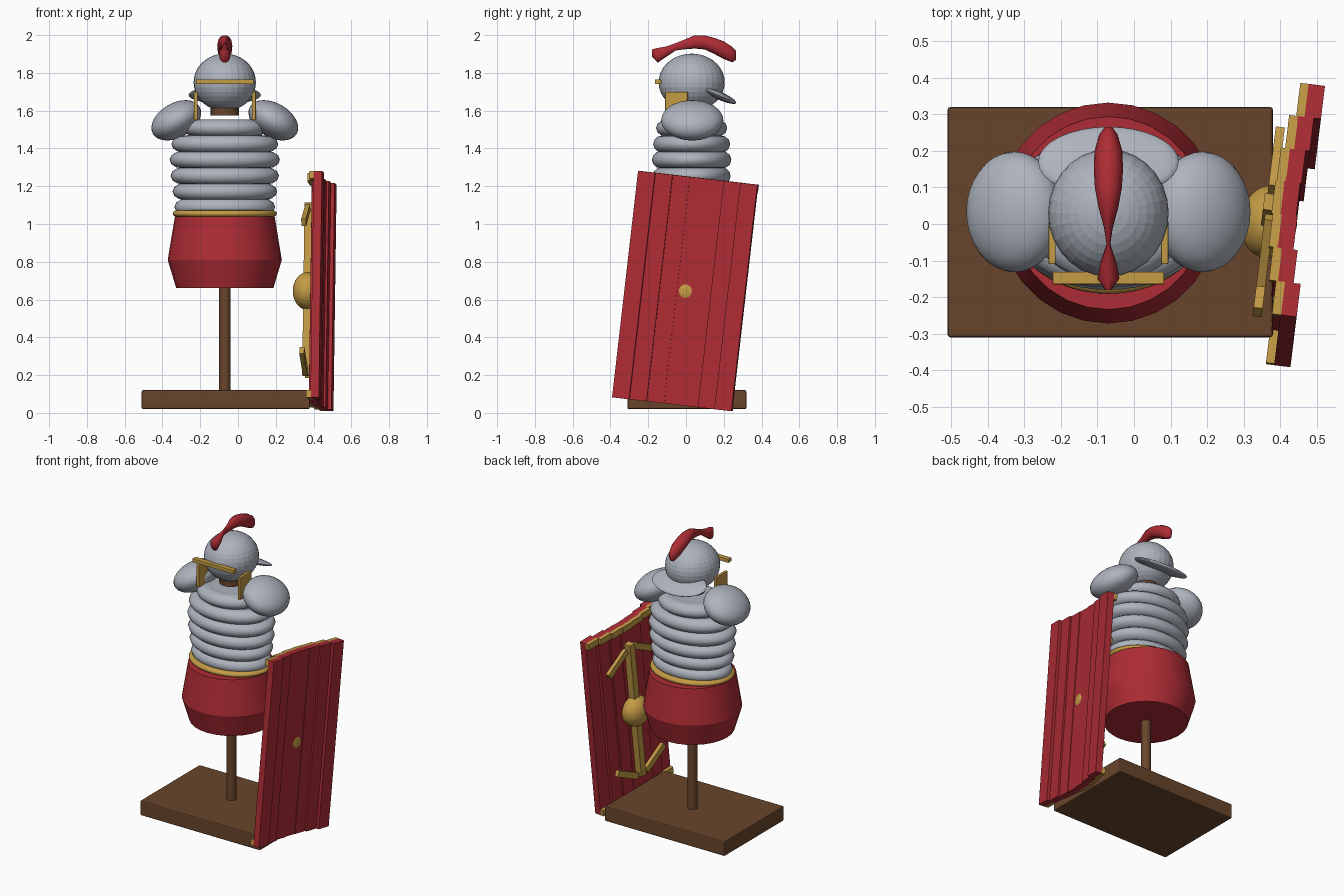
import bpy, bmesh
from math import sin, cos, pi, radians
from mathutils import Matrix, Vector, Euler

if "Cube" in bpy.data.objects:
    bpy.data.objects.remove(bpy.data.objects["Cube"])


def material(name, rgb):
    m = bpy.data.materials.new(name)
    m.diffuse_color = (*rgb, 1)
    m.use_nodes = True
    m.node_tree.nodes["Principled BSDF"].inputs["Base Color"].default_value = m.diffuse_color
    return m


RED = material("red", (0.42, 0.025, 0.035))
GOLD = material("brass", (0.55, 0.33, 0.06))
WOOD = material("wood", (0.14, 0.06, 0.025))
STEEL = material("steel", (0.42, 0.45, 0.51))
CX, CY = -0.07, 0.03


def finish(bm, name, mat, smooth=None, matrix=None):
    bmesh.ops.recalc_face_normals(bm, faces=bm.faces)
    me = bpy.data.meshes.new(name)
    bm.to_mesh(me)
    bm.free()
    ob = bpy.data.objects.new(name, me)
    bpy.context.collection.objects.link(ob)
    me.materials.append(mat)
    if matrix is not None:
        ob.matrix_world = matrix
    if smooth:
        bpy.ops.object.select_all(action='DESELECT')
        bpy.context.view_layer.objects.active = ob
        ob.select_set(True)
        bpy.ops.object.shade_smooth_by_angle(angle=radians(smooth))
    return ob


def frame(loc, rot=(0, 0, 0), scale=(1, 1, 1)):
    return Matrix.LocRotScale(Vector(loc), Euler(rot), Vector(scale))


def box(name, mat, loc, size, rot=(0, 0, 0), parent=Matrix(), bevel=0):
    bm = bmesh.new()
    bmesh.ops.create_cube(bm, size=1, matrix=Matrix.Diagonal((*size, 1)))
    if bevel:
        bmesh.ops.bevel(bm, geom=bm.edges[:], offset=bevel, segments=2,
                        profile=0.5, affect='EDGES')
    return finish(bm, name, mat, None, parent @ frame(loc, rot))


def ellipsoid(name, mat, loc, radii, rot=(0, 0, 0), seg=32, rings=16,
              smooth=60, parent=Matrix()):
    bm = bmesh.new()
    bmesh.ops.create_uvsphere(bm, u_segments=seg, v_segments=rings, radius=1,
                              matrix=Matrix.Diagonal((*radii, 1)))
    return finish(bm, name, mat, smooth, parent @ frame(loc, rot))


def loft(name, mat, loops, closed=False, smooth=35):
    """Skin a list of point loops; cap the ends unless closed."""
    bm = bmesh.new()
    rows = [[bm.verts.new(p) for p in loop] for loop in loops]
    n = len(rows[0])
    pairs = list(zip(rows, rows[1:])) + ([(rows[-1], rows[0])] if closed else [])
    for a, b in pairs:
        for i in range(n):
            j = (i + 1) % n
            bm.faces.new((a[i], a[j], b[j], b[i]))
    if not closed:
        bm.faces.new(rows[0])
        bm.faces.new(rows[-1])
    return finish(bm, name, mat, smooth)


def lathe(name, mat, profile, ratio=1, seg=32, closed=False, smooth=25):
    """Turn (radius, z) points around the body axis."""
    loops = [[(CX + r * cos(2 * pi * i / seg), CY + ratio * r * sin(2 * pi * i / seg), z)
              for i in range(seg)] for r, z in profile]
    return loft(name, mat, loops, closed, smooth)


def band(name, mat, radius, z, width, height, ratio):
    """Flattened torus band with oval section."""
    prof = [(radius - width + width * cos(2 * pi * k / 12),
             z + height * sin(2 * pi * k / 12)) for k in range(12)]
    lathe(name, mat, prof, ratio, 48, True, 60)


# Stand
box("stand_base", WOOD, (-0.065, 0.005, 0.07), (0.89, 0.63, 0.1), bevel=0.008)
lathe("stand_post", WOOD, [(0.03, 0.1), (0.03, 1.4)], seg=20)
lathe("neck", WOOD, [(0.075, 1.575), (0.075, 1.65)], seg=24)

# Skirt and belt
lathe("skirt", RED, [(0.257, 0.66), (0.302, 0.81), (0.264, 1.04)], seg=28)
band("belt", GOLD, 0.276, 1.055, 0.03, 0.018, 0.8)

# Banded torso
bands = [(1.09, 0.267), (1.172, 0.277), (1.255, 0.287), (1.34, 0.292),
         (1.423, 0.283), (1.508, 0.222)]
for i, (z, r) in enumerate(bands):
    band(f"torso_band_{i + 1}", STEEL, r, z, 0.07, 0.046, 0.85 if i == 5 else 0.72)
lathe("torso_core", STEEL, [(0.215, 1.04), (0.23, 1.3), (0.215, 1.44), (0.15, 1.55)], 0.74)

# Shoulder guards and cheek plates, mirrored
for side, label in ((-1, "left"), (1, "right")):
    ellipsoid(f"shoulder_guard_{label}", STEEL, (CX + side * 0.257, 0.033, 1.549),
              (0.143, 0.165, 0.091), (0, side * 0.53, 0))
    box(f"cheek_plate_{label}", GOLD, (CX + side * 0.154, -0.05, 1.625),
        (0.02, 0.12, 0.15), bevel=0.004)

# Helmet
ellipsoid("helmet", STEEL, (CX, CY, 1.75), (0.165, 0.175, 0.152), seg=28, rings=18, smooth=None)
ellipsoid("neck_guard", STEEL, (CX, 0.17, 1.683), (0.192, 0.105, 0.022), (-0.42, 0, 0))
box("brow_band", GOLD, (CX, -0.148, 1.753), (0.305, 0.034, 0.025), bevel=0.003)

# Crest: y, z, half width, half height
crest = [(-.180, 1.905, .008, .02), (-.150, 1.893, .03, .04), (-.105, 1.912, .022, .028),
         (-.055, 1.938, .005, .02), (-.01, 1.95, .012, .026), (.045, 1.964, .027, .036),
         (.10, 1.961, .037, .038), (.15, 1.943, .04, .044), (.20, 1.92, .038, .048),
         (.245, 1.897, .025, .042), (.265, 1.893, .01, .025)]
loft("crest", RED, [[(CX + w * cos(2 * pi * k / 14), y, z + h * sin(2 * pi * k / 14))
                     for k in range(14)] for y, z, w, h in crest], smooth=60)

# Leaning shield: stepped planks with brass edging
shield = frame((0.418, 0.0, 0.645), (radians(-6.6), 0, radians(-7)))
W, H = 0.0915, 1.207
for i in range(7):
    u = i - 3
    x = 0.035 * (u / 3) ** 2
    box(f"shield_plank_{i + 1}", RED, (x, u * W, 0), (0.045, W, H), parent=shield)
    for s, label in ((1, "top"), (-1, "bottom")):
        box(f"shield_{label}_trim_{i + 1}", GOLD, (x - 0.033, u * W, s * (H / 2 - 0.02)),
            (0.025, W, 0.04), parent=shield)

# Shield boss and emblem arrows
ellipsoid("shield_boss", GOLD, (-0.05, 0, 0), (0.078, 0.1, 0.1), parent=shield)
box("emblem_spine", GOLD, (-0.045, 0, 0.01), (0.05, 0.045, 0.92), parent=shield)
for s, end in ((1, "upper"), (-1, "lower")):
    for t, side in ((1, "back"), (-1, "front")):
        box(f"emblem_{end}_{side}", GOLD, (-0.05, t * 0.125, s * 0.39),
            (0.025, 0.2, 0.04), (-s * t * radians(30), 0, 0), parent=shield)
